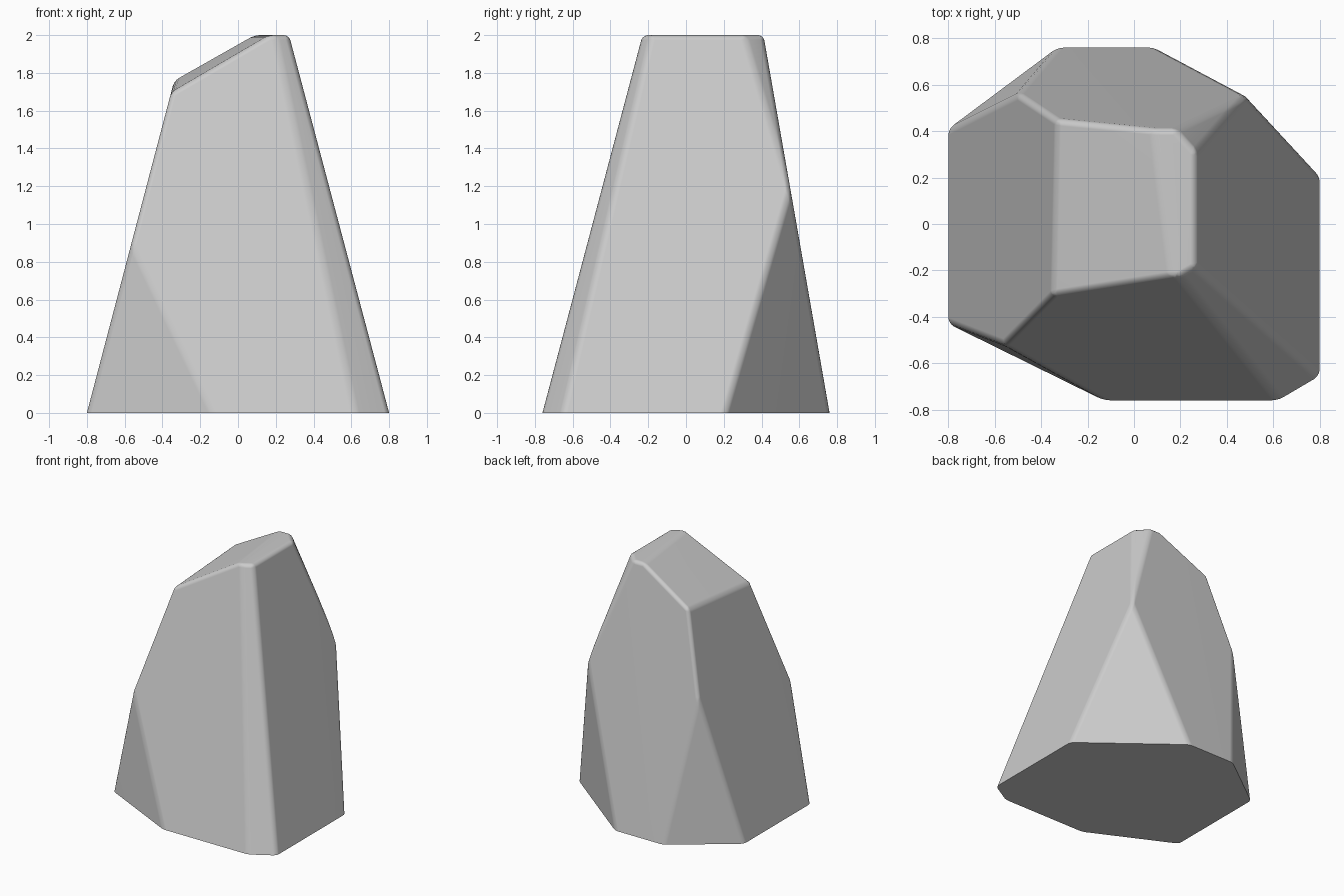
import bpy, bmesh
from mathutils import Vector
from mathutils.geometry import normal as plane_normal

if "Cube" in bpy.data.objects:
    bpy.data.objects.remove(bpy.data.objects["Cube"])

CENTRE = Vector((0, 0, 0.9))

# Each facet of the boulder is a plane through three points
FACETS = [
    [(-0.80, -1, 0), (-0.80, 1, 0), (-0.34, 0, 1.75)],                 # left
    [(0.80, -1, 0), (0.80, 1, 0), (0.27, 0, 2.0)],                     # right
    [(-1, -0.76, 0), (1, -0.76, 0), (0, -0.23, 2.0)],                  # front
    [(-1, 0.76, 0), (1, 0.76, 0), (0, 0.41, 2.0)],                     # back
    [(-0.35, -0.30, 1.70), (-0.33, 0.45, 1.765), (0.08, 0.1, 1.975)],  # sloping top
    [(-0.80, -0.43, 0), (-0.13, -0.76, 0), (-0.565, -0.52, 0.9)],      # front left corner
    [(-0.80, 0.41, 0), (-0.33, 0.76, 0), (-0.50, 0.56, 1.15)],         # back left corner
    [(0.80, 0.21, 0), (0.10, 0.755, 0), (0.49, 0.545, 1.15)],          # back right undercut
    [(0.18, 0.41, 2.0), (0.27, 0.31, 2.0), (0.485, 0.54, 1.2)],        # back right upper corner
    [(0.79, -0.66, 0), (0.62, -0.76, 0), (0.23, -0.21, 2.0)],          # front right corner
]


def cut(bm, points):
    """Slice away everything outside the plane and cap the hole."""
    a, b, c = (Vector(p) for p in points)
    n = plane_normal(a, b, c)
    if n.dot(CENTRE - a) > 0:
        n = -n
    geom = bm.verts[:] + bm.edges[:] + bm.faces[:]
    res = bmesh.ops.bisect_plane(bm, geom=geom, dist=1e-5, plane_co=a,
                                 plane_no=n, clear_outer=True)
    rim = [e for e in res["geom_cut"] if isinstance(e, bmesh.types.BMEdge)]
    if rim:
        bmesh.ops.contextual_create(bm, geom=rim)


# Raw block, chiselled by the facets
bm = bmesh.new()
bmesh.ops.create_cube(bm, size=2)
for v in bm.verts:
    v.co.z += 1
for facet in FACETS:
    cut(bm, facet)
bmesh.ops.remove_doubles(bm, verts=bm.verts[:], dist=0.012)
bmesh.ops.recalc_face_normals(bm, faces=bm.faces[:])

# Worn edges everywhere except around the flat base
worn = [e for e in bm.edges if max(v.co.z for v in e.verts) > 0.01]
bmesh.ops.bevel(bm, geom=worn, offset=0.035, offset_type='OFFSET', segments=3,
                profile=0.5, affect='EDGES', clamp_overlap=True)
bmesh.ops.recalc_face_normals(bm, faces=bm.faces[:])

mesh = bpy.data.meshes.new("boulder")
bm.to_mesh(mesh)
bm.free()
rock = bpy.data.objects.new("boulder", mesh)
bpy.context.collection.objects.link(rock)

# Smooth worn edges, flat facets
bpy.context.view_layer.objects.active = rock
rock.select_set(True)
bpy.ops.object.shade_smooth_by_angle(angle=0.6)
weighted = rock.modifiers.new("flat_facets", 'WEIGHTED_NORMAL')
weighted.keep_sharp = True
